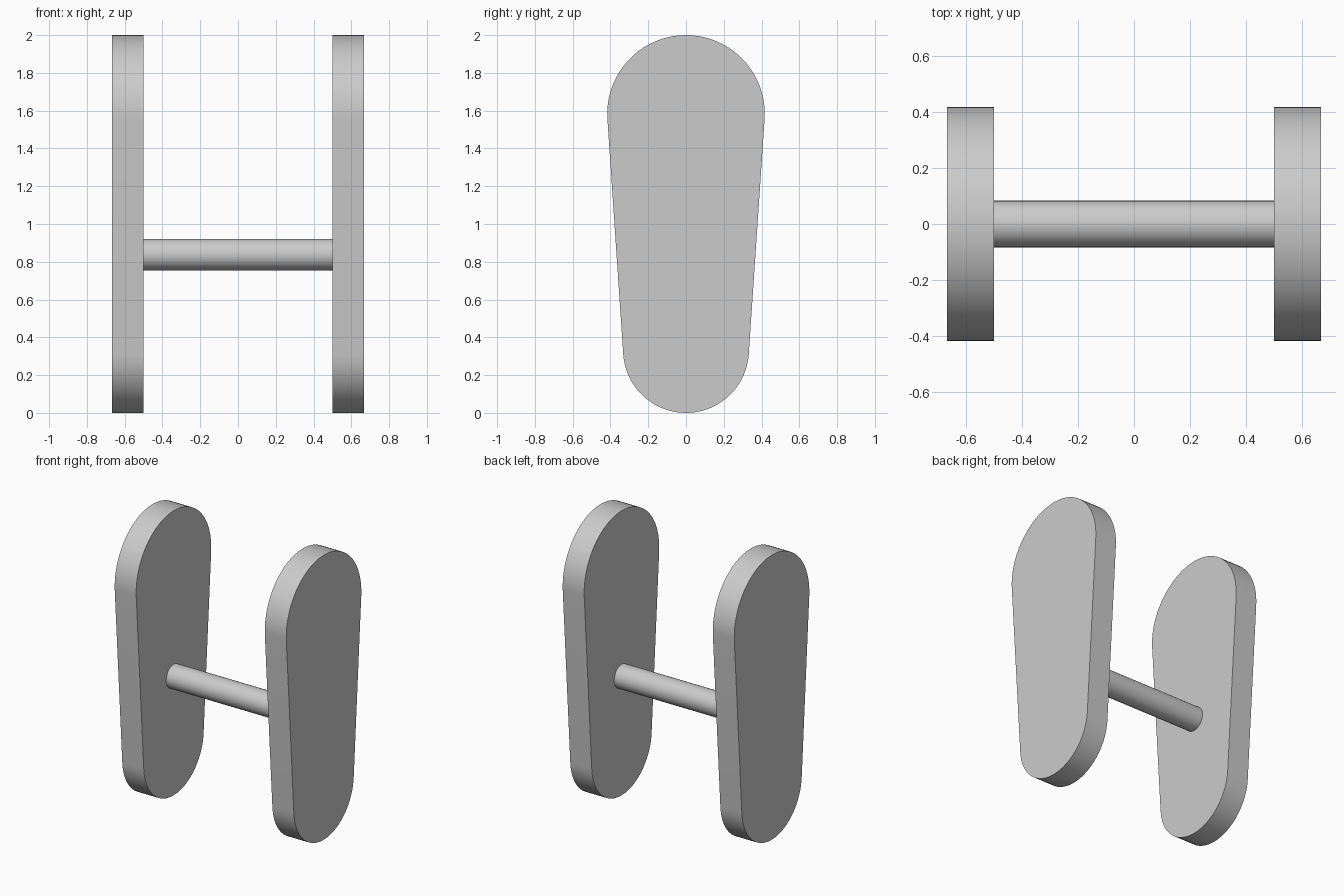
import bpy
import bmesh
from math import asin, cos, pi, sin
from mathutils import Matrix, Vector

cube = bpy.data.objects.get("Cube")
if cube:
    bpy.data.objects.remove(cube, do_unlink=True)

# Single grey material
grey = bpy.data.materials.new("light grey")
grey.use_nodes = True
colour = (0.6, 0.6, 0.6, 1)
grey.diffuse_color = colour
grey.node_tree.nodes["Principled BSDF"].inputs["Base Color"].default_value = colour

INNER, OUTER = 0.5, 0.667          # side plate faces along x
TOP_R, LOW_R = 0.417, 0.333        # rounded end radii
TOP_Z, LOW_Z = 2 - TOP_R, LOW_R    # rounded end centres
BAR_R, BAR_Z = 0.083, 0.838
STEPS = 40


def finish(name, bm):
    bmesh.ops.recalc_face_normals(bm, faces=bm.faces)
    mesh = bpy.data.meshes.new(name)
    bm.to_mesh(mesh)
    bm.free()
    mesh.materials.append(grey)
    obj = bpy.data.objects.new(name, mesh)
    bpy.context.collection.objects.link(obj)
    bpy.ops.object.select_all(action="DESELECT")
    obj.select_set(True)
    bpy.context.view_layer.objects.active = obj
    bpy.ops.object.shade_smooth_by_angle(angle=pi / 6)
    return obj


def arc(radius, z, start, end):
    angles = [start + (end - start) * i / STEPS for i in range(STEPS + 1)]
    return [(radius * cos(a), z + radius * sin(a)) for a in angles]


def side_plate(name, x):
    # Two round ends joined by tangent straight edges
    tilt = asin((TOP_R - LOW_R) / (TOP_Z - LOW_Z))
    outline = arc(TOP_R, TOP_Z, -tilt, pi + tilt)
    outline += arc(LOW_R, LOW_Z, pi + tilt, 2 * pi - tilt)
    bm = bmesh.new()
    face = bm.faces.new([bm.verts.new((x, y, z)) for y, z in outline])
    result = bmesh.ops.extrude_face_region(bm, geom=[face], use_keep_orig=True)
    moved = [v for v in result["geom"] if isinstance(v, bmesh.types.BMVert)]
    bmesh.ops.translate(bm, verts=moved, vec=Vector((OUTER - INNER, 0, 0)))
    return finish(name, bm)


# Side plates
side_plate("left_plate", INNER)
side_plate("right_plate", -OUTER)

# Round bar between the plates
bm = bmesh.new()
place = Matrix.Translation((0, 0, BAR_Z)) @ Matrix.Rotation(pi / 2, 4, "Y")
bmesh.ops.create_cone(bm, cap_ends=True, segments=48, radius1=BAR_R,
                      radius2=BAR_R, depth=2 * INNER, matrix=place)
finish("cross_bar", bm)
